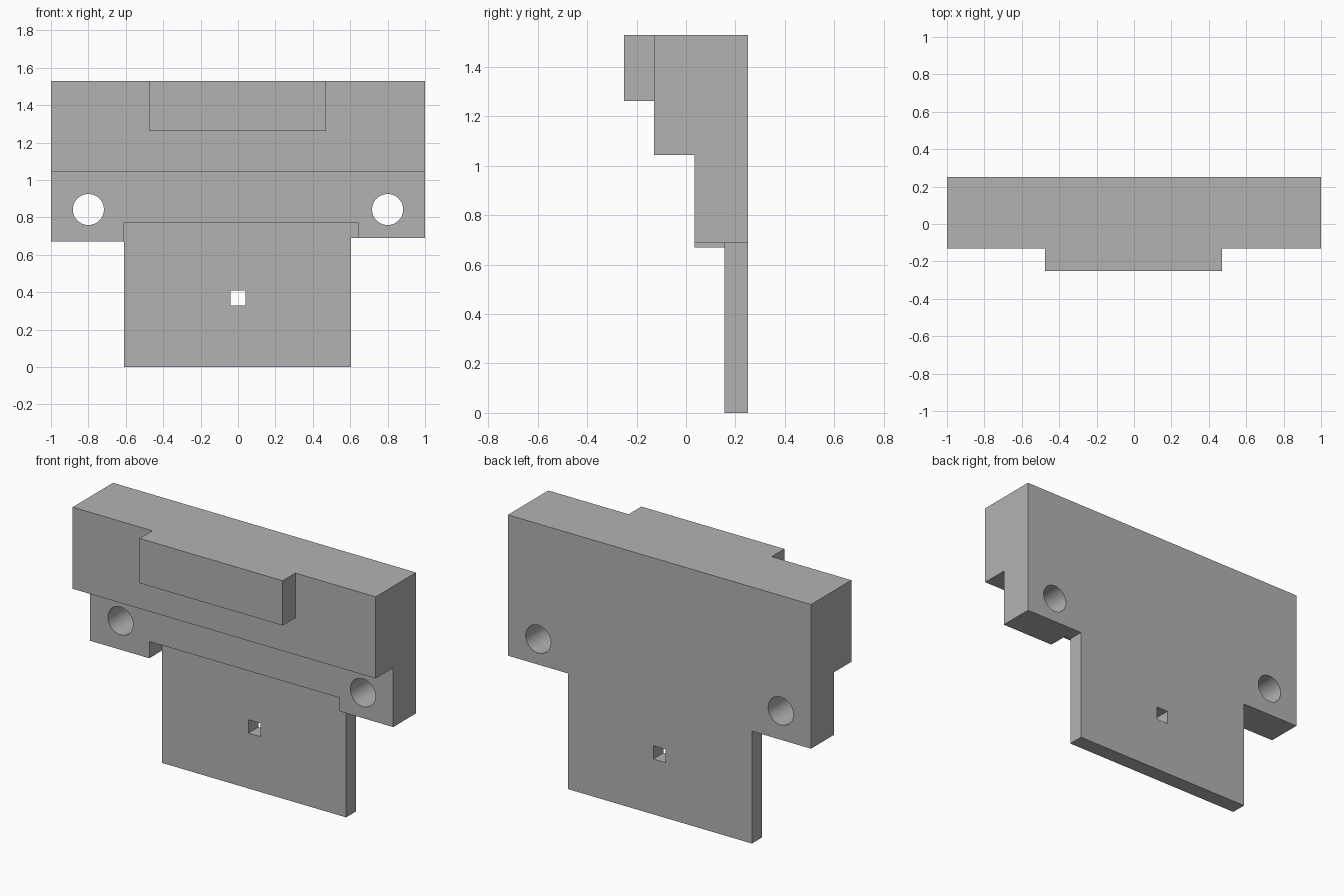
import bpy
import bmesh
from math import radians
from mathutils import Matrix, Vector

default = bpy.data.objects.get("Cube")
if default:
    bpy.data.objects.remove(default, do_unlink=True)

FRONT, BACK, TOP = -0.25, 0.25, 1.53

grey = bpy.data.materials.new("plain_grey")
grey.use_nodes = True
colour = (0.45, 0.45, 0.45, 1)
grey.diffuse_color = colour
grey.node_tree.nodes["Principled BSDF"].inputs["Base Color"].default_value = colour


def add_object(name, bm):
    bmesh.ops.recalc_face_normals(bm, faces=bm.faces)
    mesh = bpy.data.meshes.new(name)
    bm.to_mesh(mesh)
    bm.free()
    mesh.materials.append(grey)
    obj = bpy.data.objects.new(name, mesh)
    bpy.context.collection.objects.link(obj)
    return obj


def prism(name, outline, y0, y1):
    """Extrude an outline of (x, z) points from y0 to y1."""
    bm = bmesh.new()
    face = bm.faces.new([bm.verts.new((x, y0, z)) for x, z in outline])
    grown = bmesh.ops.extrude_face_region(bm, geom=[face])["geom"]
    verts = [v for v in grown if isinstance(v, bmesh.types.BMVert)]
    bmesh.ops.translate(bm, verts=verts, vec=Vector((0, y1 - y0, 0)))
    return add_object(name, bm)


def box(name, x0, x1, y0, y1, z0, z1):
    return prism(name, [(x0, z0), (x1, z0), (x1, z1), (x0, z1)], y0, y1)


def bore(name, x, z, radius):
    bm = bmesh.new()
    bmesh.ops.create_cone(
        bm, cap_ends=True, segments=48, radius1=radius, radius2=radius, depth=1,
        matrix=Matrix.Translation((x, 0, z)) @ Matrix.Rotation(radians(90), 4, "X"))
    return add_object(name, bm)


# Full-depth silhouette of the bracket
bracket = prism("stepped_bracket", [
    (-0.61, 0), (0.605, 0), (0.605, 0.69), (1, 0.69),
    (1, TOP), (-1, TOP), (-1, 0.67), (-0.61, 0.67)], FRONT, BACK)

# Steps milled from the front, then the through holes
cutters = [
    box("lug_side_cut_right", -2, -0.475, -1, -0.13, -1, 2),
    box("lug_side_cut_left", 0.47, 2, -1, -0.13, -1, 2),
    box("lug_under_cut", -2, 2, -1, -0.13, -1, 1.263),
    box("upper_step_cut", -2, 2, -1, 0.035, -1, 1.043),
    box("tongue_recess_cut", -0.61, 0.645, -1, 0.155, -1, 0.77),
    box("square_hole_cut", -0.04, 0.04, -1, 1, 0.33, 0.41),
    bore("bolt_hole_cut_right", -0.8, 0.842, 0.083),
    bore("bolt_hole_cut_left", 0.8, 0.842, 0.083),
]

bpy.ops.object.select_all(action="DESELECT")
bracket.select_set(True)
bpy.context.view_layer.objects.active = bracket
for cutter in cutters:
    cutter.hide_render = True
    mod = bracket.modifiers.new(cutter.name, "BOOLEAN")
    mod.operation = "DIFFERENCE"
    mod.solver = "EXACT"
    mod.object = cutter
    bpy.ops.object.modifier_apply(modifier=mod.name)
    bpy.data.objects.remove(cutter, do_unlink=True)

# Smooth bores, crisp edges
bpy.ops.object.shade_smooth_by_angle(angle=radians(30))
